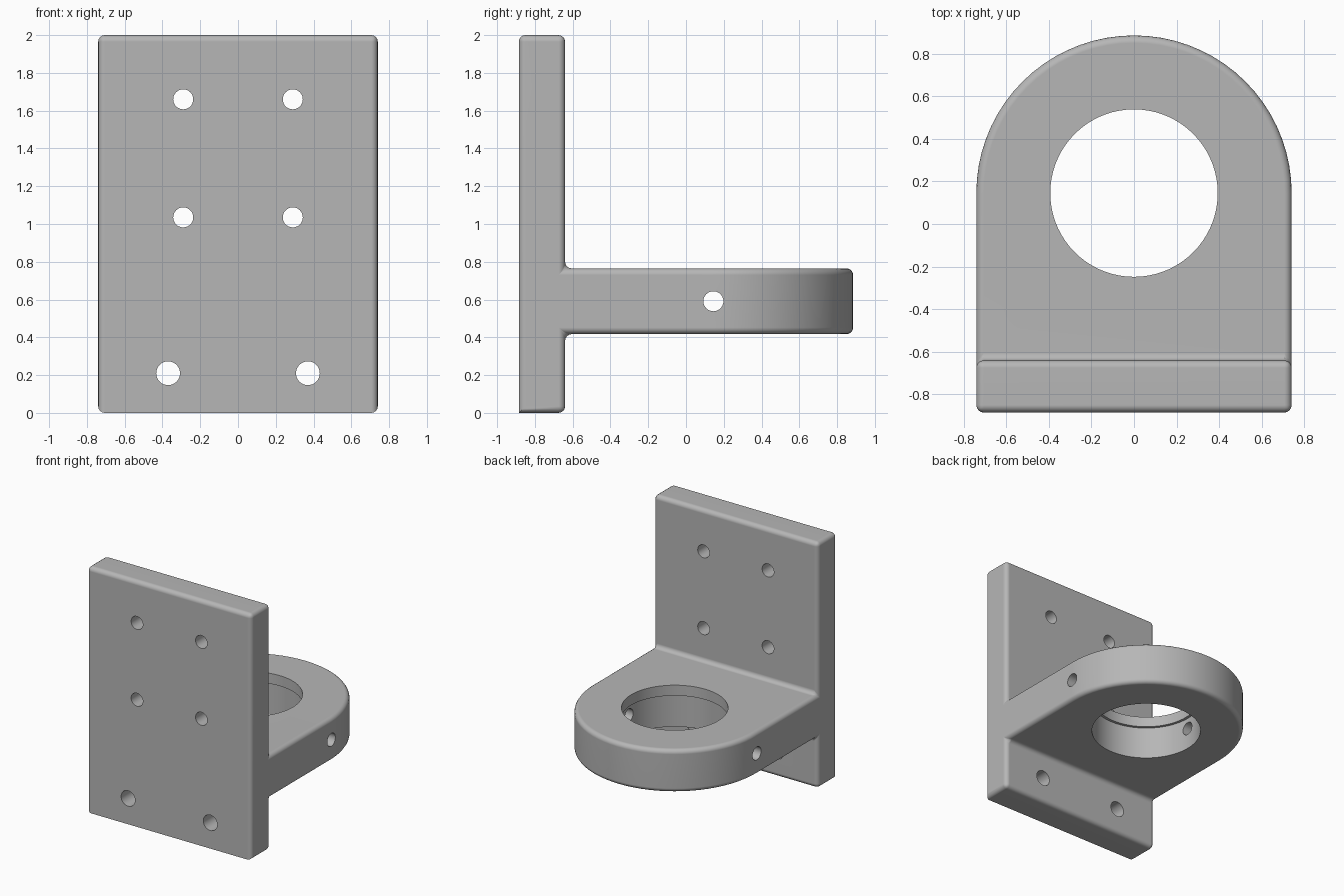
import bpy, bmesh, math
from mathutils import Matrix, Vector

cube = bpy.data.objects.get("Cube")
if cube:
    bpy.data.objects.remove(cube, do_unlink=True)

HALF_W = 0.74                      # half width of plate and shelf
FRONT, BACK = -0.885, -0.64        # plate faces
HEIGHT = 2.0
LOW, HIGH = 0.417, 0.765           # shelf underside and top
CENTRE_Y = 0.145                   # centre of the rounded shelf end and bore
ROUND = 0.035
ARC_STEPS = 36

grey = bpy.data.materials.new("Plain grey")
grey.use_nodes = True
colour = (0.47, 0.47, 0.47, 1)
grey.diffuse_color = colour
grey.node_tree.nodes["Principled BSDF"].inputs["Base Color"].default_value = colour


def make_object(name, bm):
    mesh = bpy.data.meshes.new(name)
    bm.to_mesh(mesh)
    bm.free()
    mesh.materials.append(grey)
    obj = bpy.data.objects.new(name, mesh)
    bpy.context.collection.objects.link(obj)
    return obj


def select_only(obj):
    bpy.ops.object.select_all(action='DESELECT')
    obj.select_set(True)
    bpy.context.view_layer.objects.active = obj


def drill(target, centre, axis, radius, depth, sides=32):
    """Cut a round hole, centred on a point, along an axis."""
    bm = bmesh.new()
    turn = Vector((0, 0, 1)).rotation_difference(Vector(axis)).to_matrix().to_4x4()
    bmesh.ops.create_cone(bm, cap_ends=True, segments=sides, radius1=radius,
                          radius2=radius, depth=depth,
                          matrix=Matrix.Translation(centre) @ turn)
    cutter = make_object("hole_cutter", bm)
    cutter.hide_render = True
    select_only(target)
    mod = target.modifiers.new("Hole", 'BOOLEAN')
    mod.operation = 'DIFFERENCE'
    mod.solver = 'EXACT'
    mod.object = cutter
    bpy.ops.object.modifier_apply(modifier=mod.name)
    bpy.data.objects.remove(cutter, do_unlink=True)


# Plate and round-ended shelf as one solid
bm = bmesh.new()


def plate_row(y, z):
    return [bm.verts.new((x, y, z)) for x in (HALF_W, -HALF_W)]


front_low, front_top = plate_row(FRONT, 0), plate_row(FRONT, HEIGHT)
back_low, back_top = plate_row(BACK, 0), plate_row(BACK, HEIGHT)

outline = [(HALF_W, BACK)]
for i in range(ARC_STEPS + 1):
    a = math.pi * i / ARC_STEPS
    outline.append((HALF_W * math.cos(a), CENTRE_Y + HALF_W * math.sin(a)))
outline.append((-HALF_W, BACK))
under = [bm.verts.new((x, y, LOW)) for x, y in outline]
over = [bm.verts.new((x, y, HIGH)) for x, y in outline]


def ring(a, b):
    bm.faces.new((a[0], a[1], b[1], b[0]))


ring(front_low, front_top)
ring(front_top, back_top)
ring(back_low, front_low)
ring(back_top, (over[0], over[-1]))
ring((under[0], under[-1]), back_low)
bm.faces.new(under)
bm.faces.new(over)
for i in range(1, ARC_STEPS + 1):
    bm.faces.new((under[i], under[i + 1], over[i + 1], over[i]))
for s, corner, tip in ((0, 0, 1), (1, -1, -2)):
    bm.faces.new((front_low[s], back_low[s], under[corner], under[tip],
                  over[tip], over[corner], back_top[s], front_top[s]))
bmesh.ops.recalc_face_normals(bm, faces=bm.faces)

# Round every edge but the bottom front one, and fillet the inner corners
edges = [e for e in bm.edges if e.calc_face_angle(0) > math.radians(40)
         and not all(v in front_low for v in e.verts)]
bmesh.ops.bevel(bm, geom=edges, offset=ROUND, offset_type='OFFSET', segments=4,
                profile=0.5, affect='EDGES', clamp_overlap=True)
bracket = make_object("mounting_bracket", bm)

# Mounting holes through the plate
plate_mid = (FRONT + BACK) / 2
for side in (-1, 1):
    for x, z, radius in ((0.29, 1.66, 0.053), (0.29, 1.035, 0.053), (0.37, 0.21, 0.063)):
        drill(bracket, (side * x, plate_mid, z), (0, 1, 0), radius, 0.6)

# Stepped bore, with a thin lip left at the top
shelf_mid = (LOW + HIGH) / 2
drill(bracket, (0, CENTRE_Y, shelf_mid), (0, 0, 1), 0.393, 0.8, 72)
drill(bracket, (0, CENTRE_Y, 0.48), (0, 0, 1), 0.415, 0.4, 72)

# Cross hole from side to side
drill(bracket, (0, CENTRE_Y, shelf_mid), (1, 0, 0), 0.053, 2)

select_only(bracket)
bpy.ops.object.shade_smooth_by_angle(angle=math.radians(30))
weighted = bracket.modifiers.new("Flat faces", 'WEIGHTED_NORMAL')
weighted.keep_sharp = True
